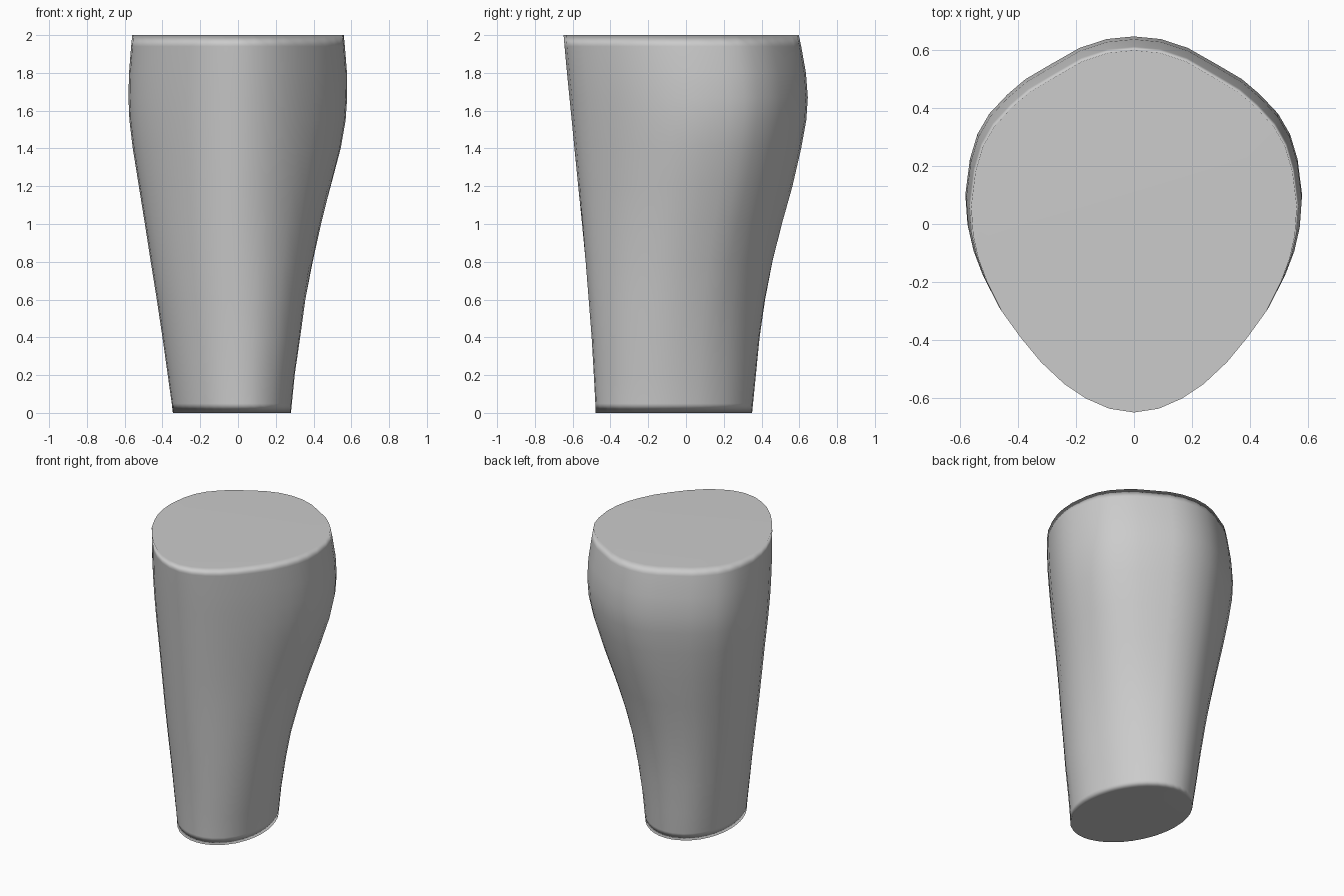
import bpy, bmesh, math

if "Cube" in bpy.data.objects:
    bpy.data.objects.remove(bpy.data.objects["Cube"])

# Right half of the top outline, back to front (x, y)
HALF = [(0, .597), (.09, .588), (.18, .558), (.28, .50), (.36, .452), (.42, .40),
        (.48, .335), (.52, .265), (.545, .18), (.56, .06), (.553, -.04), (.535, -.12),
        (.505, -.20), (.455, -.30), (.39, -.39), (.32, -.475), (.24, -.55),
        (.165, -.60), (.085, -.635), (0, -.648)]
OUTLINE = HALF + [(-x, y) for x, y in HALF[-2:0:-1]]

# Extents by height: z, left, right, front, back
RINGS = [(0, -.345, .28, -.48, .35), (.05, -.351, .285, -.48, .355),
         (.2, -.372, .30, -.488, .37), (.4, -.40, .33, -.50, .39),
         (.6, -.43, .36, -.517, .42), (.8, -.462, .40, -.535, .46),
         (1.0, -.493, .445, -.553, .51), (1.2, -.525, .495, -.572, .565),
         (1.4, -.557, .545, -.591, .61), (1.55, -.575, .57, -.605, .637),
         (1.67, -.58, .578, -.617, .645), (1.8, -.577, .577, -.63, .635),
         (1.94, -.566, .566, -.643, .61), (2.0, -.56, .56, -.648, .597)]
TILT = -.16  # skew of the oval lower end


def ring_point(p, z, xl, xr, yf, yb):
    # Blend the skewed oval below into the egg-shaped outline above
    u, v = p[0] / .56, (p[1] + .0255) / .6225
    a = math.atan2(v, u)
    r = math.sqrt((1 - TILT ** 2) / (1 - TILT * math.sin(2 * a)))
    t = min(max((z - .2) / 1.4, 0), 1)
    w = t * t * (3 - 2 * t)
    u = u * w + r * math.cos(a) * (1 - w)
    v = v * w + r * math.sin(a) * (1 - w)
    return ((xl + xr) / 2 + u * (xr - xl) / 2, (yf + yb) / 2 + v * (yb - yf) / 2, z)


# Lofted body with flat caps
bm = bmesh.new()
rings = [[bm.verts.new(ring_point(p, *row)) for p in OUTLINE] for row in RINGS]
n = len(OUTLINE)
for a, b in zip(rings, rings[1:]):
    for i in range(n):
        j = (i + 1) % n
        bm.faces.new((a[i], a[j], b[j], b[i]))
bm.faces.new(rings[0])
bm.faces.new(rings[-1])
bmesh.ops.recalc_face_normals(bm, faces=bm.faces)
for f in bm.faces:
    f.smooth = True
mesh = bpy.data.meshes.new("lower_leg")
bm.to_mesh(mesh)
bm.free()
leg = bpy.data.objects.new("lower_leg", mesh)
bpy.context.collection.objects.link(leg)

# Flat caps with softly shaded rims
leg.modifiers.new("cap_shading", 'WEIGHTED_NORMAL')
